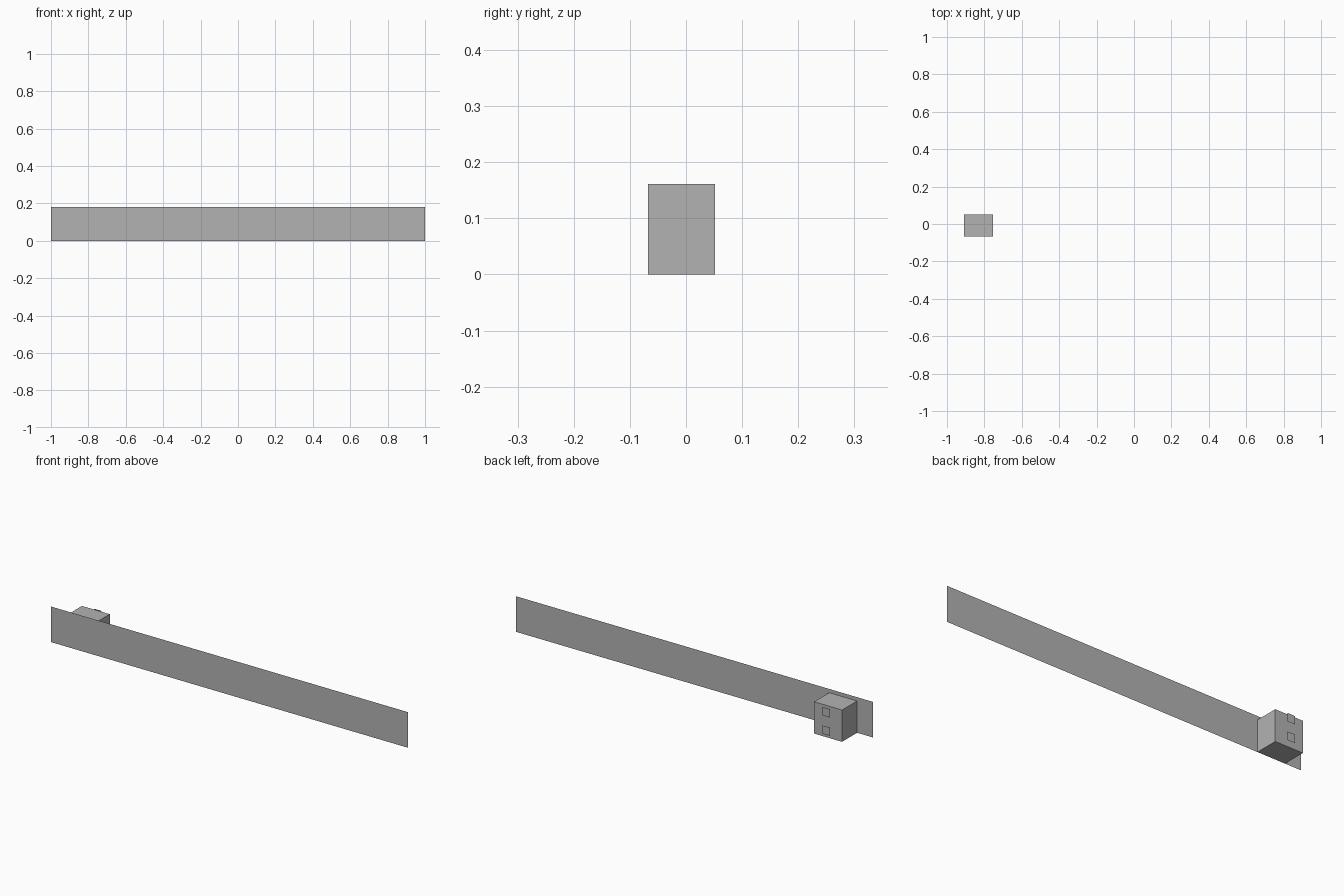
import bpy
import bmesh
from mathutils import Vector

default = bpy.data.objects.get("Cube")
if default:
    bpy.data.objects.remove(default, do_unlink=True)

# Single matte grey
grey = bpy.data.materials.new("mid_grey")
grey.use_nodes = True
colour = (0.45, 0.45, 0.45, 1.0)
grey.diffuse_color = colour
grey.node_tree.nodes["Principled BSDF"].inputs["Base Color"].default_value = colour


def add_object(name, bm):
    mesh = bpy.data.meshes.new(name)
    bm.to_mesh(mesh)
    bm.free()
    mesh.materials.append(grey)
    obj = bpy.data.objects.new(name, mesh)
    bpy.context.collection.objects.link(obj)
    return obj


def upright_panel(name, x, y, z, width, height, facing):
    """Flat sheet centred at x, z, facing -y or +y."""
    bm = bmesh.new()
    w, h = facing * width / 2, height / 2
    corners = [(-w, -h), (w, -h), (w, h), (-w, h)]
    bm.faces.new([bm.verts.new((x - dx, y, z + dz)) for dx, dz in corners])
    return add_object(name, bm)


def box(name, low, high):
    bm = bmesh.new()
    bmesh.ops.create_cube(bm, size=1)
    low, high = Vector(low), Vector(high)
    bmesh.ops.scale(bm, vec=high - low, verts=bm.verts)
    bmesh.ops.translate(bm, vec=(low + high) / 2, verts=bm.verts)
    return add_object(name, bm)


FRONT, BACK = -0.068, 0.068
BOX_X = -0.832

# Long front sheet
upright_panel("front_panel", 0, FRONT, 0.09, 2.0, 0.18, -1)

# Housing behind the sheet near its right end
box("rear_housing", (BOX_X - 0.078, FRONT, 0), (BOX_X + 0.078, 0.052, 0.161))

# Two small square tabs standing just off the back of the housing
for name, z in (("lower_tab", 0.042), ("upper_tab", 0.135)):
    upright_panel(name, BOX_X, BACK, z, 0.042, 0.042, 1)
